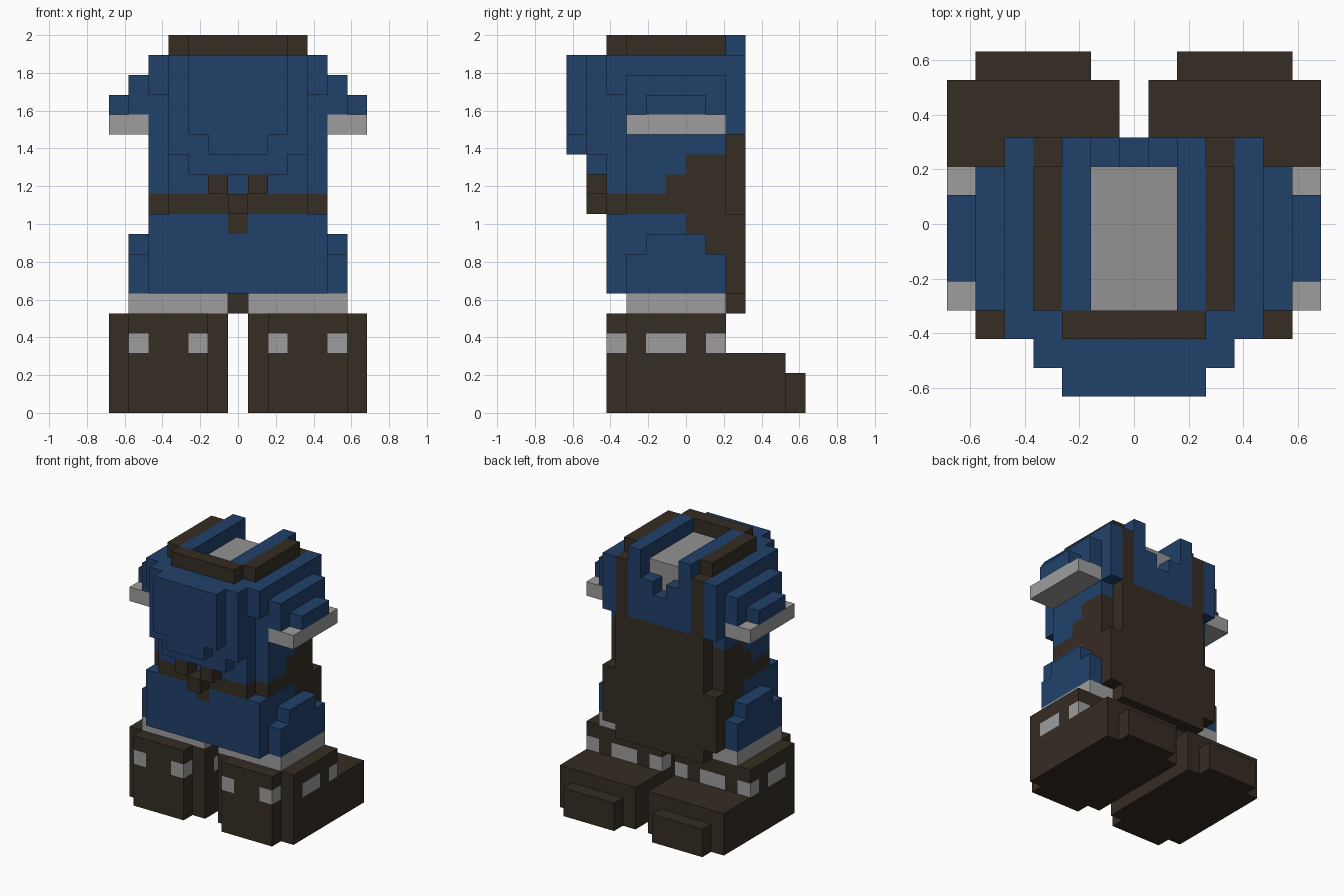
import bpy, bmesh
from mathutils import Vector

if "Cube" in bpy.data.objects:
    bpy.data.objects.remove(bpy.data.objects["Cube"])

U = 2 / 19                      # edge length of one block
cells = {}                      # (i, j, k) -> (part, colour)


def material(name, rgb):
    m = bpy.data.materials.new(name)
    m.diffuse_color = (*rgb, 1)
    m.use_nodes = True
    m.node_tree.nodes["Principled BSDF"].inputs["Base Color"].default_value = m.diffuse_color
    return m


MATS = {
    "blue": material("blue cloth", (0.0148, 0.053, 0.147)),
    "brown": material("dark brown leather", (0.037, 0.026, 0.017)),
    "white": material("light grey trim", (0.34, 0.34, 0.34)),
    "grey": material("grey neck", (0.29, 0.29, 0.29)),
}


def box(part, colour, x, y, z):
    """Fill blocks on both sides: x is an inclusive column range from the
    centre, y and z are edge positions."""
    for i in range(x[0], x[1] + 1):
        for j in range(*y):
            for k in range(*z):
                for s in (-1, 1):
                    cells[s * i, j, k] = (part, colour)


# boots with stepped soles and light studs
box("boots", "brown", (1, 6), (-3, 2), (0, 5))
box("boots", "brown", (2, 5), (-4, -3), (0, 5))
box("boots", "brown", (1, 6), (2, 5), (0, 3))
box("boots", "brown", (2, 5), (5, 6), (0, 2))
for col in (2, 5):
    box("boots", "white", (col, col), (-4, -3), (3, 4))
for col in (1, 6):
    box("boots", "white", (col, col), (-2, 0), (3, 4))
    box("boots", "white", (col, col), (1, 2), (3, 4))
box("boots", "white", (3, 4), (1, 2), (3, 4))

# leg cuffs and trousers with stepped hips
box("leg_cuffs", "white", (1, 5), (-3, 2), (5, 6))
box("trousers", "blue", (0, 4), (-4, 2), (6, 10))
box("trousers", "blue", (5, 5), (-3, 2), (6, 8))
box("trousers", "blue", (5, 5), (-2, 1), (8, 9))

# tunic body, shoulders and stepped chest
box("tunic", "blue", (0, 4), (-3, 2), (10, 18))
box("tunic", "blue", (0, 3), (-4, -3), (10, 18))
box("tunic", "blue", (4, 4), (-4, -3), (16, 18))
box("tunic", "blue", (4, 4), (2, 3), (14, 18))
box("tunic", "blue", (0, 3), (-5, -4), (13, 18))
box("tunic", "blue", (0, 2), (-5, -4), (12, 13))
box("tunic", "blue", (0, 2), (-6, -5), (14, 18))
box("tunic", "blue", (0, 1), (-6, -5), (13, 14))

# belt, bow and hanging tail
box("belt", "brown", (0, 3), (-4, 2), (10, 11))
box("belt", "brown", (4, 4), (-3, 2), (10, 11))
box("belt", "brown", (0, 0), (-5, -4), (10, 11))
box("belt", "brown", (1, 1), (-5, -4), (11, 12))
box("belt", "brown", (0, 0), (-4, -3), (9, 10))

# cape on the back, wrapping onto the flanks
box("cape", "brown", (0, 3), (2, 3), (5, 18))
box("cape", "brown", (4, 4), (2, 3), (6, 10))
box("cape", "brown", (4, 4), (0, 2), (11, 13))
box("cape", "brown", (4, 4), (-1, 0), (11, 12))
box("cape", "brown", (4, 4), (0, 2), (9, 10))
box("cape", "brown", (4, 4), (1, 2), (8, 9))

# sleeves with light cuffs
box("sleeves", "blue", (5, 5), (-3, 2), (14, 17))
box("sleeves", "blue", (6, 6), (-2, 1), (14, 16))
box("sleeve_cuffs", "white", (5, 5), (-3, 2), (14, 15))
box("sleeve_cuffs", "white", (6, 6), (-3, 2), (14, 15))

# neck, collar and notched hood panel
box("neck", "grey", (0, 1), (-3, 2), (14, 18))
box("collar", "brown", (0, 2), (-4, -3), (18, 19))
box("collar", "brown", (3, 3), (-3, 2), (18, 19))
box("hood", "blue", (2, 2), (-3, 3), (18, 19))
box("hood", "blue", (2, 2), (2, 3), (14, 19))
for col, top in ((0, 16), (1, 17)):
    box("hood", "blue", (col, col), (2, 3), (14, top))
    for k in (16, 17):
        if k >= top:
            for s in (-1, 1):
                cells.pop((s * col, 2, k), None)


def build(part):
    """Skin the exposed block sides of one part and merge flat areas."""
    bm = bmesh.new()
    verts = {}
    slots = sorted({c for p, c in cells.values() if p == part})

    def vert(p):
        key = tuple(round(2 * v) for v in p)
        if key not in verts:
            verts[key] = bm.verts.new(Vector(p) * U)
        return verts[key]

    for (i, j, k), (p, colour) in cells.items():
        if p != part:
            continue
        centre = Vector((i, j + 0.5, k + 0.5))
        for axis in range(3):
            for sign in (-1, 1):
                n = Vector((0, 0, 0))
                n[axis] = sign
                if (i + int(n.x), j + int(n.y), k + int(n.z)) in cells:
                    continue
                a = Vector((0, 0, 0))
                a[(axis + 1) % 3] = 0.5
                b = n.cross(a)
                mid = centre + n / 2
                face = bm.faces.new([vert(mid + q) for q in
                                     (a + b, b - a, -a - b, a - b)])
                face.normal_update()
                if face.normal.dot(n) < 0:
                    face.normal_flip()
                face.material_index = slots.index(colour)
    bmesh.ops.dissolve_limit(bm, angle_limit=0.01, verts=bm.verts[:],
                             edges=bm.edges[:], delimit={'MATERIAL'})
    mesh = bpy.data.meshes.new(part)
    bm.to_mesh(mesh)
    bm.free()
    for colour in slots:
        mesh.materials.append(MATS[colour])
    bpy.context.collection.objects.link(bpy.data.objects.new(part, mesh))


for name in sorted({p for p, c in cells.values()}):
    build(name)
